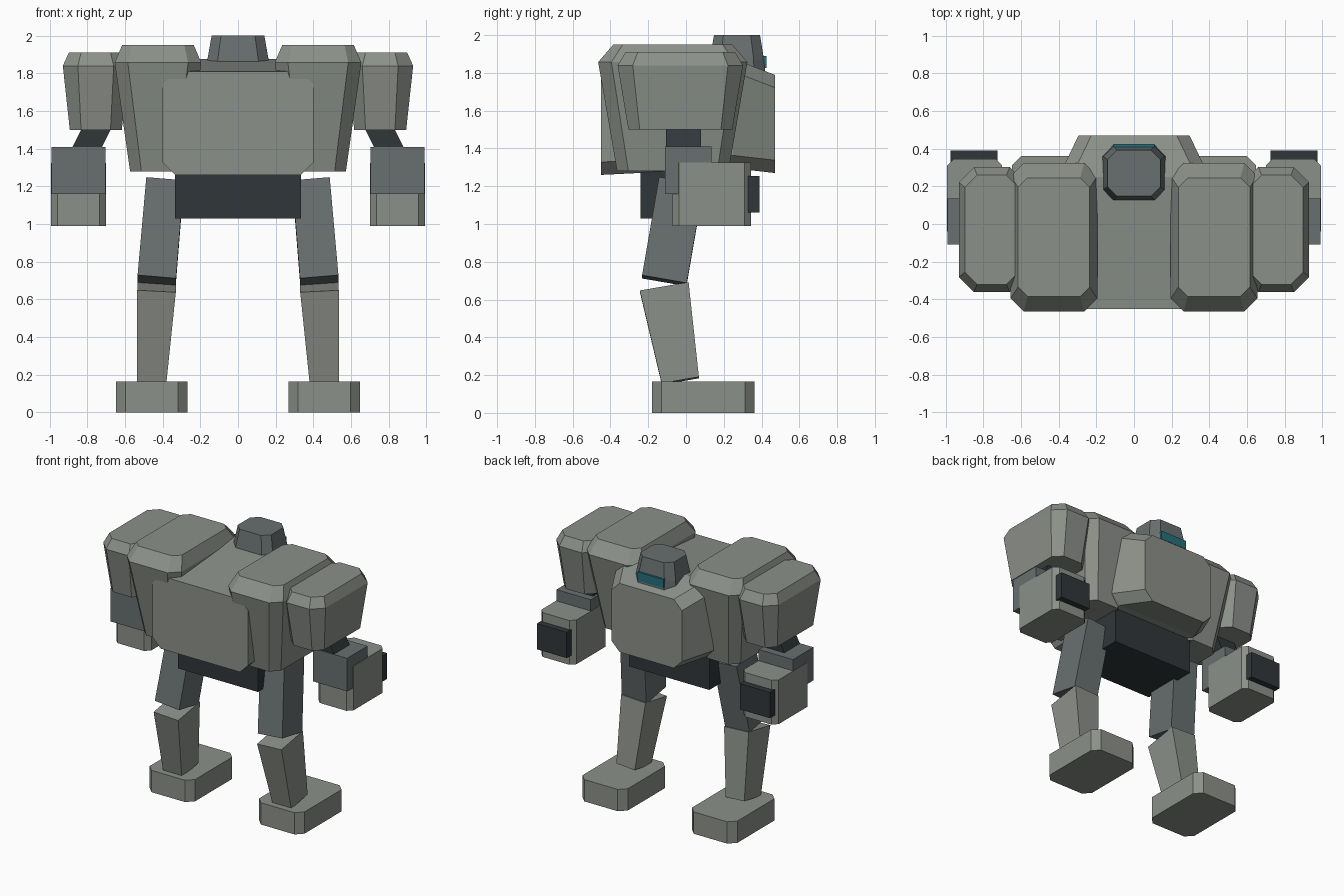
import bpy, bmesh
from mathutils import Vector

if "Cube" in bpy.data.objects:
    bpy.data.objects.remove(bpy.data.objects["Cube"])


def material(name, rgb):
    m = bpy.data.materials.new(name)
    m.diffuse_color = (*rgb, 1)
    m.use_nodes = True
    m.node_tree.nodes["Principled BSDF"].inputs["Base Color"].default_value = m.diffuse_color
    return m


ARMOUR = material("armour", (0.26, 0.28, 0.25))
FRAME = material("frame", (0.14, 0.16, 0.16))
DARK = material("dark_metal", (0.03, 0.038, 0.042))
GLASS = material("visor_glass", (0.02, 0.16, 0.20))


def outline(hx, hy, c=0.0):
    """Rectangle of half sizes hx, hy with corners cut by c."""
    pts = []
    for sx, sy in ((1, 1), (-1, 1), (-1, -1), (1, -1)):
        if c:
            pair = [(sx * hx, sy * (hy - c)), (sx * (hx - c), sy * hy)]
            pts += pair if sx * sy > 0 else pair[::-1]
        else:
            pts.append((sx * hx, sy * hy))
    return pts


def loft(name, rings, mat, mirror=False):
    """Skin a closed solid through rings with equal point counts."""
    bm = bmesh.new()
    vs = [[bm.verts.new(p) for p in ring] for ring in rings]
    n = len(vs[0])
    for a, b in zip(vs, vs[1:]):
        for i in range(n):
            j = (i + 1) % n
            bm.faces.new((a[i], a[j], b[j], b[i]))
    bm.faces.new(vs[0][::-1])
    bm.faces.new(vs[-1])
    bmesh.ops.recalc_face_normals(bm, faces=bm.faces)
    me = bpy.data.meshes.new(name)
    bm.to_mesh(me)
    bm.free()
    me.materials.append(mat)
    ob = bpy.data.objects.new(name, me)
    bpy.context.collection.objects.link(ob)
    if mirror:
        ob.modifiers.new("mirror", 'MIRROR').use_mirror_merge = False
    return ob


def stack(name, cx, cy, levels, mat, mirror=False):
    """Upright solid from levels of (z, half x, half y, corner cut)."""
    rings = [[(cx + x, cy + y, z) for x, y in outline(hx, hy, c)]
             for z, hx, hy, c in levels]
    return loft(name, rings, mat, mirror)


def block(name, xr, yr, zr, mat, c=0.0, mirror=False):
    hx, hy = (xr[1] - xr[0]) / 2, (yr[1] - yr[0]) / 2
    return stack(name, sum(xr) / 2, sum(yr) / 2,
                 [(z, hx, hy, c) for z in zr], mat, mirror)


def beam(name, p, q, size_p, size_q, mat):
    """Tilted, mirrored limb from p up to q with the section at each end."""
    p, q = Vector(p), Vector(q)
    rot = Vector((0, 0, 1)).rotation_difference(q - p)
    rings = [[o + rot @ Vector((x, y, 0)) for x, y in outline(w / 2, d / 2)]
             for o, (w, d) in ((p, size_p), (q, size_q))]
    return loft(name, rings, mat, mirror=True)


# Torso: octagonal section running front to back, narrowing at the nose
torso = []
for y, hx, z0, z1 in ((-0.45, 0.40, 1.26, 1.81),
                      (0.25, 0.40, 1.295, 1.875),
                      (0.47, 0.295, 1.27, 1.79)):
    torso.append([(x, y, (z0 + z1) / 2 + z)
                  for x, z in outline(hx, (z1 - z0) / 2, 0.068)])
loft("torso", torso, ARMOUR)

# Head and visor
stack("head", 0, 0.27, [(1.80, 0.17, 0.15, 0.06), (1.87, 0.163, 0.143, 0.055),
                        (2.0, 0.14, 0.122, 0.05)], FRAME)
block("visor", (-0.11, 0.11), (0.34, 0.425), (1.825, 1.89), GLASS)

# Hips
block("hips", (-0.335, 0.335), (-0.24, 0.20), (1.03, 1.32), DARK)

# Shoulder armour
stack("inner_shoulder", 0.425, -0.07,
      [(1.28, 0.148, 0.295, 0.06), (1.857, 0.23, 0.395, 0.07),
       (1.95, 0.19, 0.315, 0.05)], ARMOUR, True)
stack("outer_shoulder", 0.755, -0.03,
      [(1.50, 0.138, 0.275, 0.06), (1.84, 0.175, 0.332, 0.08),
       (1.91, 0.143, 0.29, 0.065)], ARMOUR, True)

# Arms
beam("elbow", (0.855, -0.013, 1.30), (0.705, -0.013, 1.60),
     (0.14, 0.185), (0.14, 0.185), DARK)
block("forearm", (0.703, 0.99), (-0.11, 0.135), (1.16, 1.41), FRAME, mirror=True)
block("fist", (0.70, 0.993), (-0.072, 0.345), (0.99, 1.325), ARMOUR, 0.035, True)
block("muzzle", (0.725, 0.975), (0.30, 0.39), (1.06, 1.255), DARK, mirror=True)

# Legs
beam("thigh", (0.432, -0.115, 0.70), (0.388, -0.025, 1.22),
     (0.205, 0.24), (0.20, 0.24), FRAME)
beam("shin", (0.458, -0.03, 0.17), (0.432, -0.115, 0.665),
     (0.155, 0.20), (0.205, 0.262), ARMOUR)
block("foot", (0.268, 0.648), (-0.18, 0.362), (0, 0.165), ARMOUR, 0.05, True)
